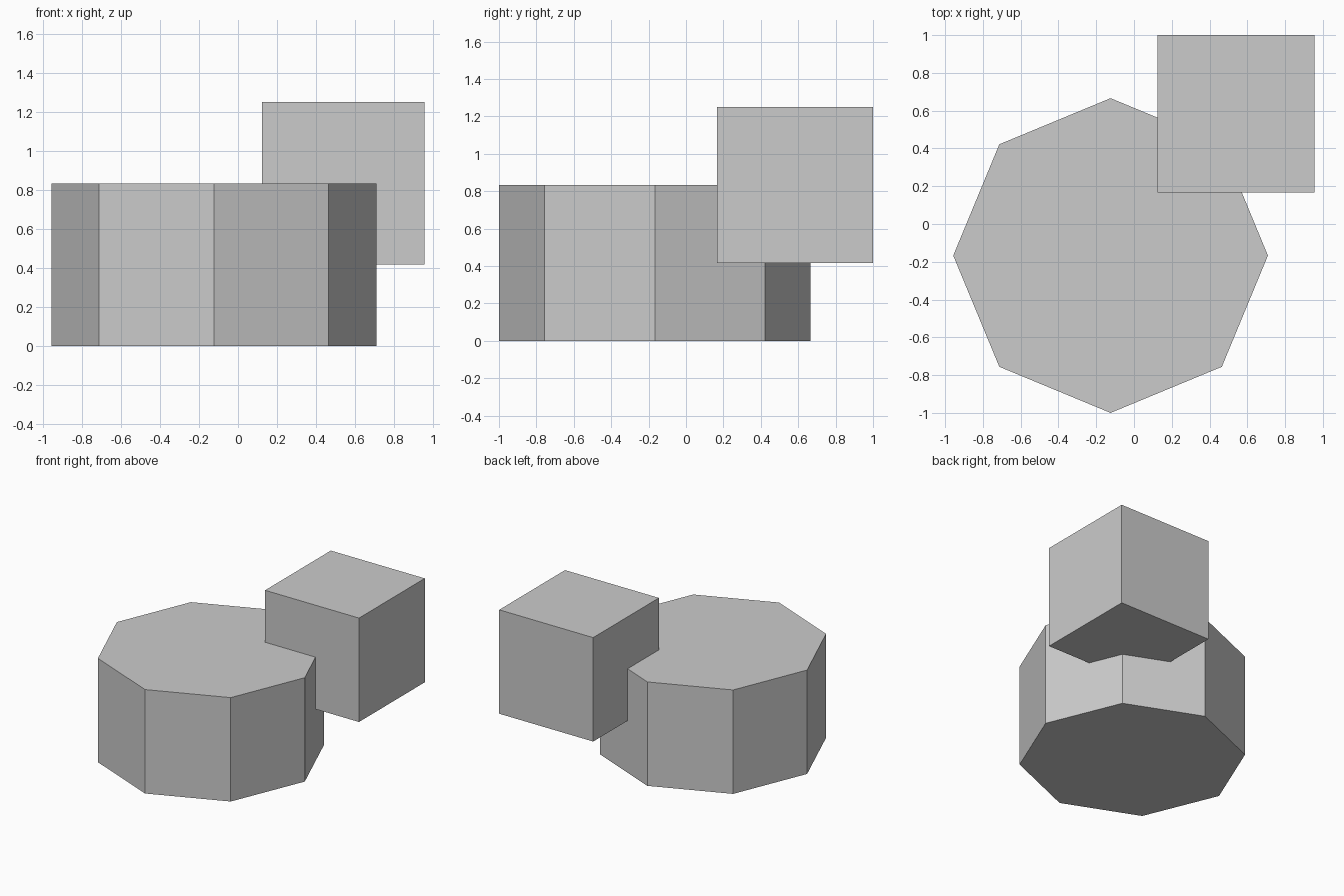
import bpy
import math

# Remove the default object
default = bpy.data.objects.get("Cube")
if default:
    bpy.data.objects.remove(default, do_unlink=True)

SIZE = 0.833  # shared radius, height and block edge

# Single plain material
grey = bpy.data.materials.new("light_grey")
grey.use_nodes = True
colour = (0.6, 0.6, 0.6, 1.0)
grey.diffuse_color = colour
grey.node_tree.nodes["Principled BSDF"].inputs["Base Color"].default_value = colour


def finish(name):
    obj = bpy.context.object
    obj.name = name
    obj.data.name = name
    obj.data.materials.clear()
    obj.data.materials.append(grey)
    return obj


# Eight-sided drum with a corner pointing along each axis
bpy.ops.mesh.primitive_cylinder_add(
    vertices=8, radius=SIZE, depth=SIZE, location=(-0.124, -0.167, SIZE / 2))
finish("octagonal_drum")

# Raised block overlapping the back left of the drum
bpy.ops.mesh.primitive_cube_add(size=SIZE, location=(0.54, 0.583, SIZE))
finish("corner_block")
